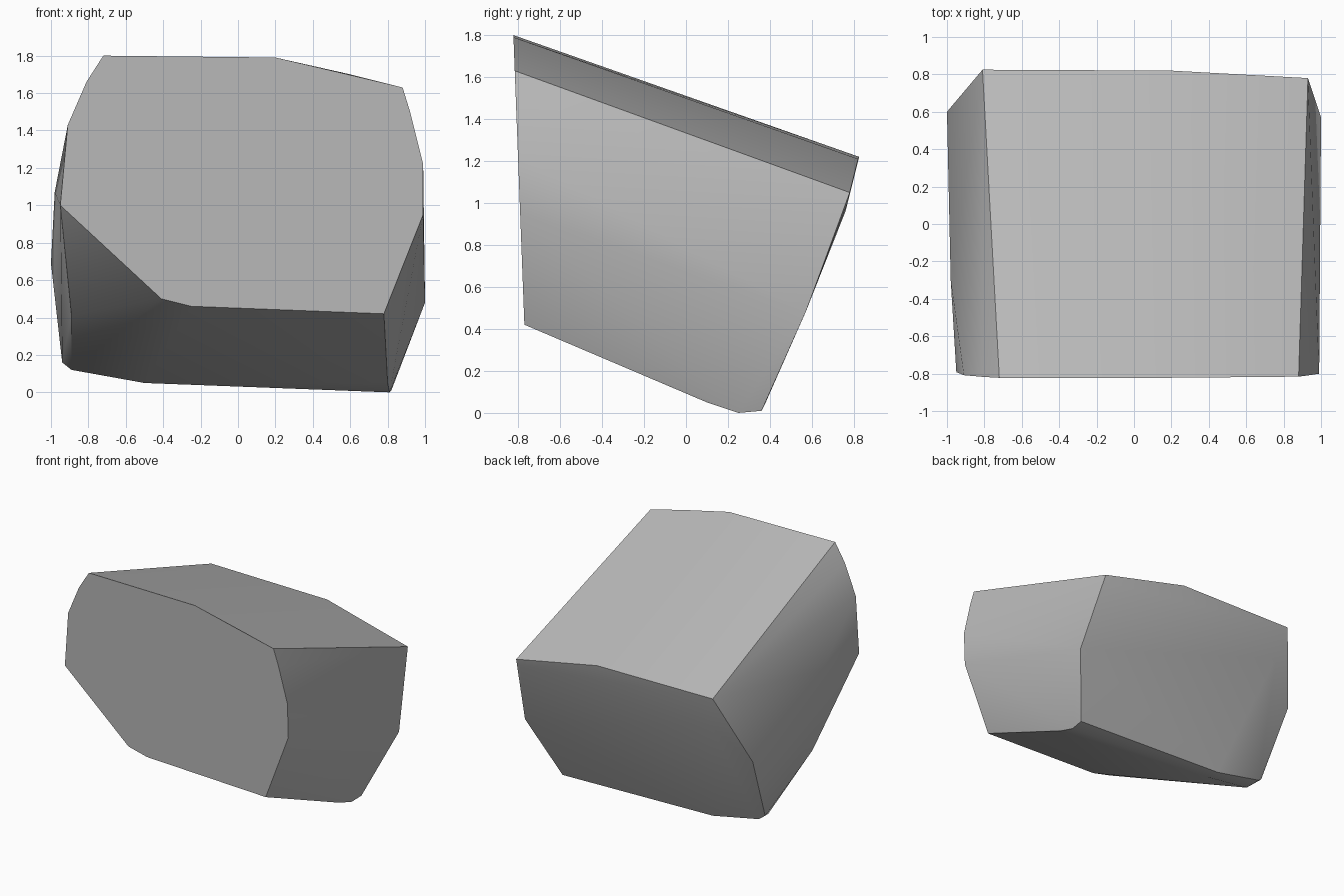
import bpy
import bmesh
import math

# Remove the default object only
default_cube = bpy.data.objects.get("Cube")
if default_cube:
    bpy.data.objects.remove(default_cube, do_unlink=True)


def make_material(name, colour):
    material = bpy.data.materials.new(name)
    material.use_nodes = True
    material.diffuse_color = colour
    shader = material.node_tree.nodes.get("Principled BSDF")
    shader.inputs["Base Color"].default_value = colour
    return material


def front_point(x, z):
    """Place an outline point on the slightly leaning front plane."""
    lean = 0.038
    return (x, -0.77 - lean * (z - 0.42), z)


def hull_object(name, points, material):
    """Wrap a closed faceted skin around the points, merging flat areas."""
    mesh = bpy.data.meshes.new(name)
    bm = bmesh.new()
    for point in points:
        bm.verts.new(point)
    result = bmesh.ops.convex_hull(bm, input=bm.verts[:])
    spare = [item for item in result["geom_interior"]
             if isinstance(item, bmesh.types.BMVert)]
    bmesh.ops.delete(bm, geom=spare, context="VERTS")
    bmesh.ops.dissolve_limit(bm, angle_limit=math.radians(1),
                             verts=bm.verts[:], edges=bm.edges[:])
    bmesh.ops.recalc_face_normals(bm, faces=bm.faces[:])
    bm.to_mesh(mesh)
    bm.free()
    mesh.materials.append(material)
    rock = bpy.data.objects.new(name, mesh)
    bpy.context.collection.objects.link(rock)
    return rock


# Front face outline as x and z, clockwise from the top
front_outline = [
    (-.72, 1.8), (.2, 1.79), (.6, 1.7), (.88, 1.63), (.92, 1.5),
    (.99, 1.22), (.99, .95), (.78, .42), (-.25, .46), (-.41, .5),
    (-.95, 1), (-.91, 1.43), (-.81, 1.66),
]

# Back face outline: top edge, softened band below it, then the lower rim
back_top = [(-.81, .825, 1.22), (.2, .82, 1.21), (.93, .78, 1.05)]
back_band = [(-.75, .76, .96), (.9, .77, 1)]
back_rim = [
    (1, .57, .48), (.82, .36, .01), (-.5, .38, .05),
    (-.9, .38, .13), (-.94, .36, .16), (-1, .6, .69),
]

# Underside keel and the bulging flank
keel = [(.8, .1, .05), (.81, .25, 0), (-.5, .28, .05), (-.89, .25, .12)]
flank = [(-.89, -.3, .41), (-.98, -.3, 1.07)]

stone_grey = make_material("stone grey", (.5, .5, .5, 1))
points = [front_point(x, z) for x, z in front_outline]
points += back_top + back_band + back_rim + keel + flank
boulder = hull_object("boulder", points, stone_grey)

# Soft shading on shallow creases, crisp on the main edges
bpy.ops.object.select_all(action="DESELECT")
boulder.select_set(True)
bpy.context.view_layer.objects.active = boulder
bpy.ops.object.shade_smooth_by_angle(angle=math.radians(30))
